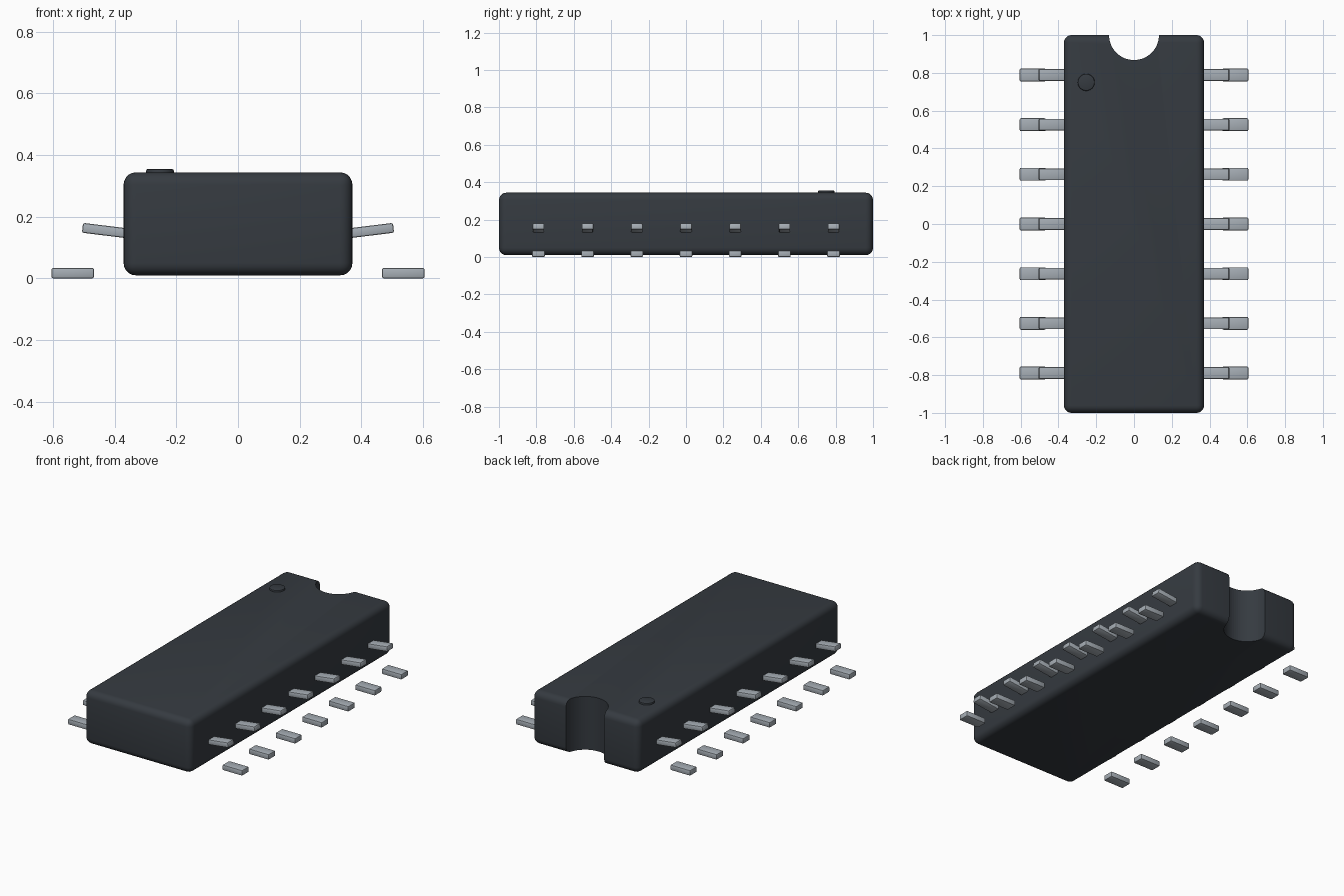
import bpy, math

if "Cube" in bpy.data.objects:
    bpy.data.objects.remove(bpy.data.objects["Cube"])


def material(name, rgb):
    m = bpy.data.materials.new(name)
    m.diffuse_color = (*rgb, 1)
    m.use_nodes = True
    m.node_tree.nodes["Principled BSDF"].inputs["Base Color"].default_value = m.diffuse_color
    return m


PLASTIC = material("dark_plastic", (0.036, 0.043, 0.052))
METAL = material("grey_metal", (0.38, 0.42, 0.46))


def finish(obj, name, mat, bevel, segments):
    """Name, colour, round the edges and smooth."""
    obj.name = name
    obj.data.materials.append(mat)
    mod = obj.modifiers.new("rounding", "BEVEL")
    mod.width, mod.segments = bevel, segments
    mod.limit_method = "ANGLE"
    bpy.ops.object.modifier_apply(modifier=mod.name)
    bpy.ops.object.shade_smooth_by_angle(angle=math.radians(35))
    return obj


def box(name, size, loc, mat, bevel, segments, tilt=0):
    bpy.ops.mesh.primitive_cube_add(size=1, location=loc)
    obj = bpy.context.object
    obj.scale = size
    bpy.ops.object.transform_apply(location=False, rotation=False, scale=True)
    obj.rotation_euler.y = tilt
    return finish(obj, name, mat, bevel, segments)


# Chip body with rounded edges
body = box("body", (0.742, 2.0, 0.334), (0, 0, 0.177), PLASTIC, 0.04, 5)

# Half-round notch cut through the back end
bpy.ops.mesh.primitive_cylinder_add(vertices=64, radius=0.132, depth=1, location=(0, 1, 0.177))
cutter = bpy.context.object
cutter.name = "notch_cutter"
cutter.data.materials.append(PLASTIC)
cutter.hide_render = True
bpy.context.view_layer.objects.active = body
cut = body.modifiers.new("notch", "BOOLEAN")
cut.operation, cut.object, cut.solver = "DIFFERENCE", cutter, "EXACT"
bpy.ops.object.modifier_apply(modifier=cut.name)
bpy.data.objects.remove(cutter)
bpy.ops.object.select_all(action="DESELECT")
body.select_set(True)
bpy.ops.object.shade_smooth_by_angle(angle=math.radians(35))

# Raised orientation dot on top
bpy.ops.mesh.primitive_cylinder_add(vertices=40, radius=0.045, depth=0.022, location=(-0.253, 0.75, 0.344))
finish(bpy.context.object, "orientation_dot", PLASTIC, 0.006, 2)

# Seven leads per side: tilted shoulder plus separate flat foot
for side, label in ((-1, "left"), (1, "right")):
    for i in range(7):
        y = (i - 3) * 0.263
        box(f"{label}_lead_shoulder_{i + 1}", (0.20, 0.062, 0.032),
            (side * 0.405, y, 0.152), METAL, 0.006, 2, -side * math.radians(7))
        box(f"{label}_lead_foot_{i + 1}", (0.138, 0.068, 0.034),
            (side * 0.536, y, 0.017), METAL, 0.006, 2)
